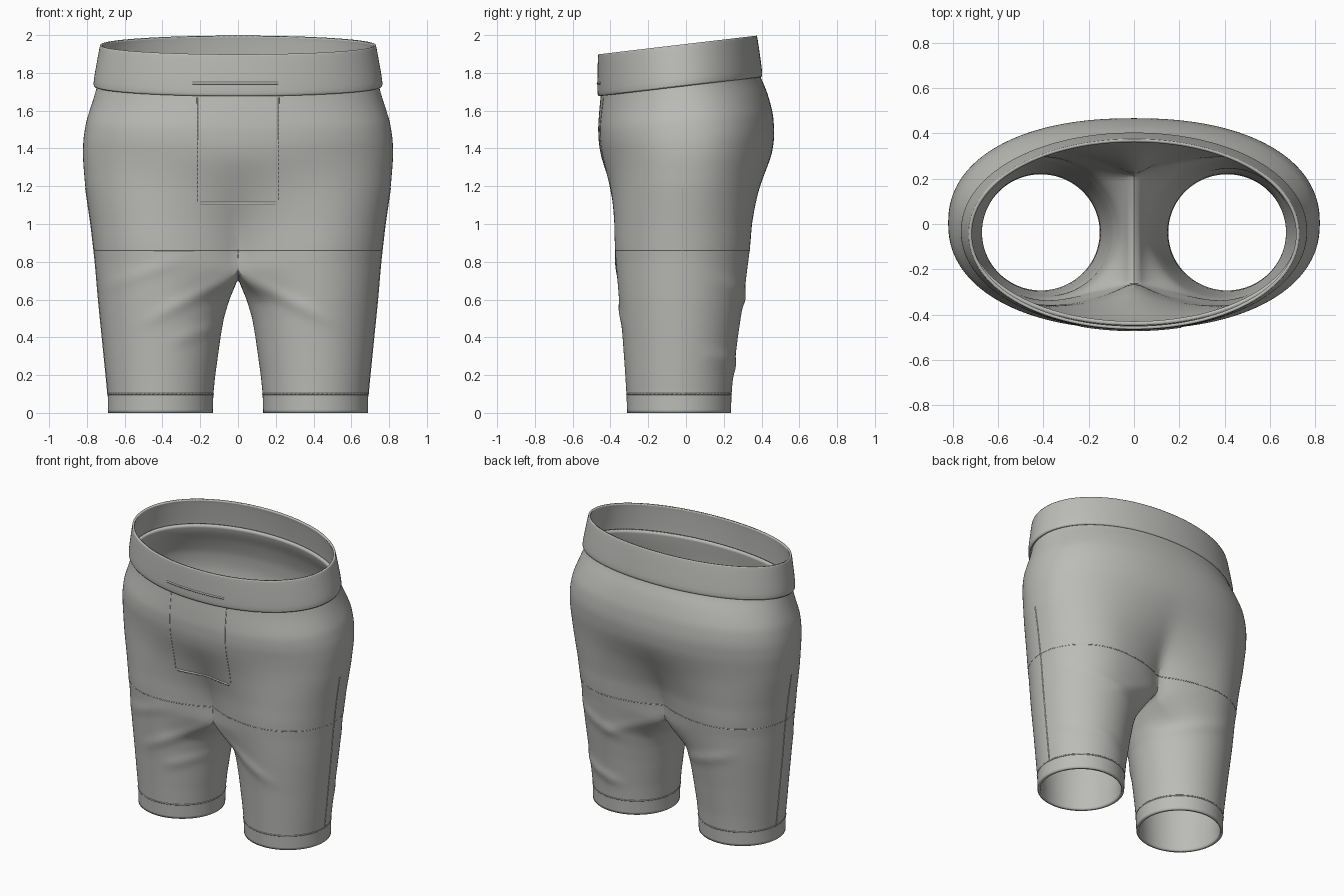
import bpy, bmesh, math
from mathutils import Vector
from mathutils.bvhtree import BVHTree

if "Cube" in bpy.data.objects:
    bpy.data.objects.remove(bpy.data.objects["Cube"])

fabric = bpy.data.materials.new("grey fabric")
fabric.use_nodes = True
GREY = (0.5, 0.5, 0.48, 1)
fabric.diffuse_color = GREY
fabric.node_tree.nodes["Principled BSDF"].inputs["Base Color"].default_value = GREY

OUTER, INNER = 40, 16          # segments on the outside arc and the inner thigh
SPLIT = math.radians(135)      # where the outside arc meets the inner thigh
CROTCH = 0.8

# Height, half width, front y, back y
PROFILE = [(0, .69, -.312, .238), (.1, .69, -.316, .242), (.2, .70, -.322, .25),
           (.4, .72, -.336, .275), (.6, .74, -.355, .305), (.8, .757, -.372, .33),
           (1, .78, -.39, .36), (1.2, .81, -.42, .41), (1.35, .822, -.447, .455),
           (1.45, .82, -.462, .47), (1.55, .803, -.466, .46), (1.65, .77, -.46, .43),
           (1.73, .747, -.452, .395), (1.8, .735, -.445, .38)]
# Height and x of the inner thigh
THIGH = [(0, .133), (.1, .13), (.2, .12), (.4, .092), (.5, .075), (.6, .045), (.66, .02), (.71, 0)]
# Cloth folds: front or back, x, z, slope, half length, height
FOLDS = [(-1, .22, .62, -.5, .25, .014), (-1, -.22, .62, .5, .25, .014),
         (-1, -.5, .74, .35, .22, .008), (-1, -.22, .42, .3, .12, .01),
         (1, .5, .64, .3, .2, .012), (1, .52, .27, .25, .18, .014),
         (1, -.35, .6, -.3, .2, .01), (1, .2, .68, -.4, .2, .01)]


def smooth(a, b, v):
    t = max(0, min(1, (v - a) / (b - a)))
    return t * t * (3 - 2 * t)


def table(rows, z):
    for a, b in zip(rows, rows[1:]):
        if z <= b[0]:
            t = (z - a[0]) / (b[0] - a[0])
            return [p + (q - p) * t for p, q in zip(a[1:], b[1:])]
    return list(rows[-1][1:])


def power(v, e):
    return math.copysign(abs(v) ** e, v)


def torso_point(u, w, yf, yb, n):
    a = u * math.pi / 2
    return Vector((w * power(max(0, math.cos(a)), 2 / n),
                   (yf + yb) / 2 + (yb - yf) / 2 * power(math.sin(a), 2 / n), 0))


def leg_point(phi, level):
    w, yf, yb = table(PROFILE, level)
    fall = 0.09 * smooth(.45, CROTCH, level)
    ix = table(THIGH, level - fall)[0]
    flat = smooth(.58, CROTCH, level)
    cx, c = (w + ix) / 2, math.cos(phi)
    if c < 0:
        square = min(1, c / math.cos(SPLIT))
        x = cx + (ix - cx) * (-c * (1 - flat) + square * flat)
    else:
        x = cx + (w - cx) * c
    z = level - fall * smooth(math.pi / 2, math.pi, abs(phi))
    return Vector((x, (yf + yb) / 2 + (yb - yf) / 2 * math.sin(phi), z))


def body_point(u, level):
    leg = leg_point(u * SPLIT, min(level, CROTCH))
    if level <= CROTCH:
        return leg
    w, yf, yb = table(PROFILE, level)
    hip = torso_point(u, w, yf, yb, 2.25 - .2 * smooth(1.5, 1.75, level))
    leg = leg_point(u * SPLIT, CROTCH)
    old = table(PROFILE, CROTCH)
    leg.x *= w / old[0]
    leg.y = yf + (leg.y - old[1]) * (yb - yf) / (old[2] - old[1])
    p = hip.lerp(leg, 1 - smooth(CROTCH, 1.4, level))
    p.z = level + .118 * p.y * smooth(1.2, 1.72, level)
    return p


def add_folds(p):
    for side, x, z, slope, half, height in FOLDS:
        if p.y * side > 0.08:
            d = p.z - z - slope * (p.x - x)
            p.y += side * height * math.exp(-(d / .03) ** 2 - ((p.x - x) / half) ** 4)
    return p


def finish(bm, name, thickness):
    bmesh.ops.remove_doubles(bm, verts=bm.verts, dist=0.0005)
    bmesh.ops.recalc_face_normals(bm, faces=bm.faces)
    side = max(bm.faces, key=lambda f: f.calc_center_median().x)
    if side.normal.x < 0:
        bmesh.ops.reverse_faces(bm, faces=bm.faces)
    mesh = bpy.data.meshes.new(name)
    bm.to_mesh(mesh)
    bm.free()
    ob = bpy.data.objects.new(name, mesh)
    bpy.context.collection.objects.link(ob)
    mesh.materials.append(fabric)
    mesh.shade_smooth()
    ob.modifiers.new("smooth", 'SUBSURF').levels = 1
    ob.modifiers["smooth"].render_levels = 1
    wall = ob.modifiers.new("cloth", 'SOLIDIFY')
    wall.thickness, wall.offset = thickness, -1
    bpy.context.view_layer.objects.active = ob
    ob.select_set(True)
    bpy.ops.object.shade_smooth_by_angle(angle=math.radians(50))
    ob.select_set(False)
    return ob


def loft(bm, rings, closed):
    for a, b in zip(rings, rings[1:]):
        n = len(a)
        for i in range(n if closed else n - 1):
            j = (i + 1) % n
            bm.faces.new((a[i], a[j], b[j], b[i]))


def arc():
    return [2 * i / OUTER - 1 for i in range(OUTER + 1)]


# Shorts body: each half is a torso shell that continues into a closed leg
bm = bmesh.new()
for sx in (1, -1):
    def vert(p):
        return bm.verts.new(add_folds(Vector((p.x * sx, p.y, p.z))))
    levels = [1.77 - (1.77 - CROTCH) * i / 26 for i in range(27)]
    torso = [[vert(body_point(u, z)) for u in arc()] for z in levels]
    step = (2 * math.pi - 2 * SPLIT) / INNER
    legs = []
    for z in [CROTCH * (1 - i / 24) for i in range(25)]:
        ring = torso[-1][:] if z == CROTCH else [vert(body_point(u, z)) for u in arc()]
        for i in range(1, INNER):
            phi = SPLIT + i * step
            ring.append(vert(leg_point(phi if phi <= math.pi else phi - 2 * math.pi, z)))
        legs.append(ring)
    loft(bm, torso, False)
    loft(bm, legs, True)
body = finish(bm, "shorts_body", 0.018)

# Waistband: a tilted band with a rolled lower edge
BAND = [(1.737, .742, -.45, .385), (1.728, .756, -.46, .397), (1.735, .766, -.468, .405),
        (1.76, .766, -.47, .404), (1.85, .75, -.469, .392), (1.94, .734, -.467, .379),
        (1.953, .73, -.465, .375)]
bm = bmesh.new()
for sx in (1, -1):
    rings = []
    for z, w, yf, yb in BAND:
        pts = [torso_point(u, w, yf, yb, 2.05) for u in arc()]
        rings.append([bm.verts.new((p.x * sx, p.y, z + .118 * p.y)) for p in pts])
    loft(bm, rings, False)
band = finish(bm, "waistband", 0.014)

# Stitched seams laid onto the cloth
bpy.context.view_layer.update()
deps = bpy.context.evaluated_depsgraph_get()
cloth = [BVHTree.FromObject(ob, deps) for ob in (body, band)]


def seam(name, rays, radius, closed=False):
    points = []
    for start, direction in rays:
        d = Vector(direction).normalized()
        hits = [h for h in (t.ray_cast(Vector(start), d) for t in cloth) if h[0]]
        if hits:
            points.append(min(hits, key=lambda h: h[3])[0] + d * radius * .4)
    curve = bpy.data.curves.new(name, 'CURVE')
    curve.dimensions = '3D'
    curve.bevel_depth, curve.bevel_resolution, curve.use_fill_caps = radius, 1, True
    line = curve.splines.new('POLY')
    line.points.add(len(points) - 1)
    for q, p in zip(line.points, points):
        q.co = (*p, 1)
    line.use_cyclic_u = closed
    curve.materials.append(fabric)
    bpy.context.collection.objects.link(bpy.data.objects.new(name, curve))


def span(a, b, n=24):
    return [a + (b - a) * i / n for i in range(n + 1)]


def around(cx, cy, z, r, n=72):
    dirs = [Vector((math.cos(a), math.sin(a), 0)) for a in span(0, math.tau, n)[:-1]]
    return [(Vector((cx, cy, z)) + d * r, -d) for d in dirs]


FRONT = (0, 1, 0)
seam("fly_bottom_seam", [((x, -1, 1.11), FRONT) for x in span(-.2, .2)], .009)
seam("fly_top_seam", [((x, -1, 1.745), FRONT) for x in span(-.24, .21)], .007)
seam("front_centre_seam", [((0, -1, z), FRONT) for z in span(.82, .87, 4)], .004)
seam("thigh_seam", around(0, -.02, .86, 2, 120), .003, True)
for sx, side in ((1, "left"), (-1, "right")):
    seam(side + "_fly_seam", [((sx * .215, -1, z), FRONT) for z in span(1.12, 1.67)], .004)
    seam(side + "_outer_seam", [((sx, -.02, z), (-sx, 0, 0)) for z in span(.1, 1.19)], .006)
    seam(side + "_hem_seam", around(sx * .41, -.037, .1, .4), .005, True)
